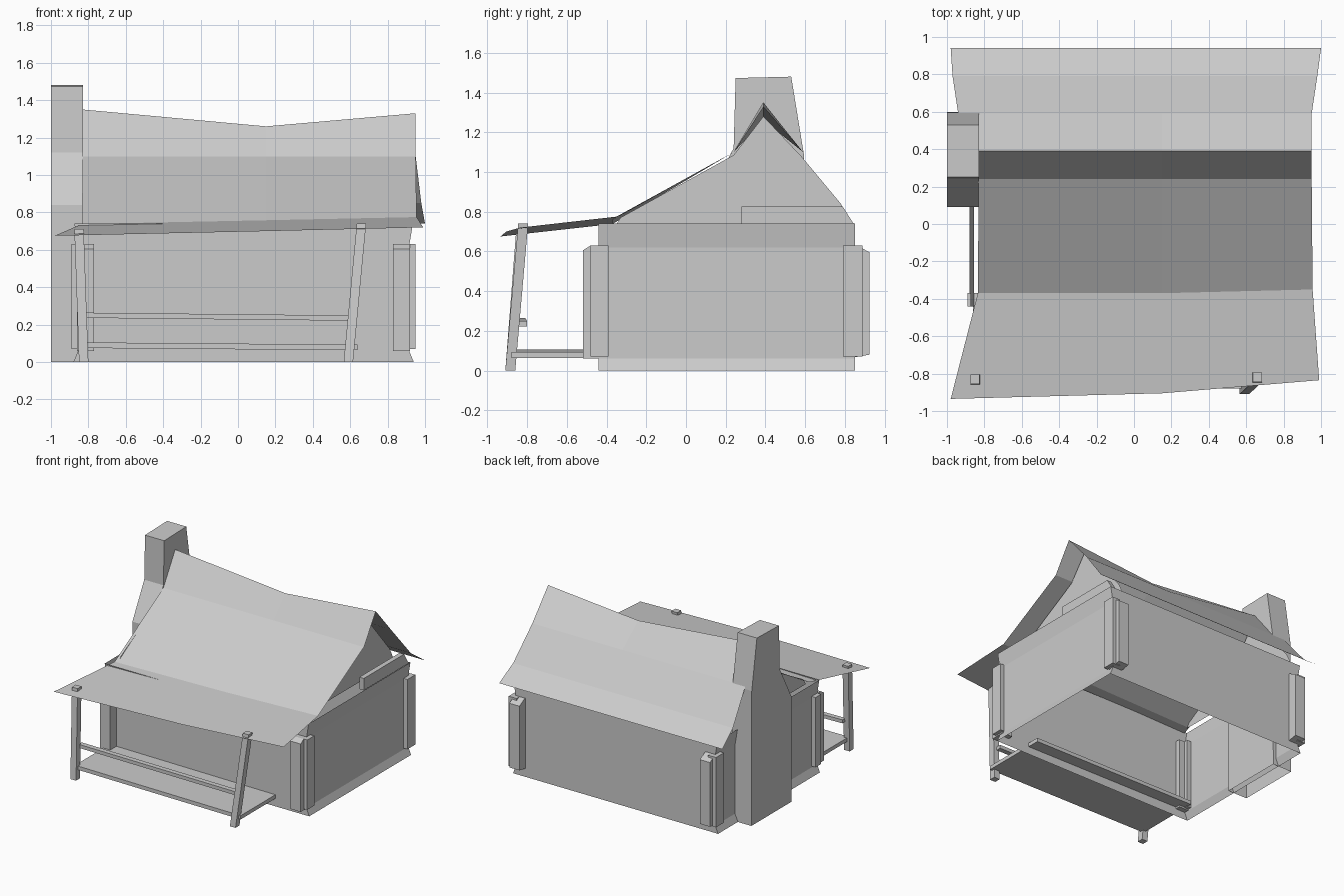
import bpy
from mathutils import Vector as V

if "Cube" in bpy.data.objects:
    bpy.data.objects.remove(bpy.data.objects["Cube"])


def mesh(name, verts, faces):
    me = bpy.data.meshes.new(name)
    me.from_pydata([tuple(v) for v in verts], [], faces)
    me.validate()
    ob = bpy.data.objects.new(name, me)
    bpy.context.collection.objects.link(ob)
    return ob


def loft(name, rings, closed=True, caps=True):
    """Join equal-length rings of points with quads."""
    n = len(rings[0])
    verts = [p for r in rings for p in r]
    faces = []
    for k in range(len(rings) - 1):
        for i in range(n if closed else n - 1):
            j = (i + 1) % n
            faces.append((k * n + i, k * n + j, (k + 1) * n + j, (k + 1) * n + i))
    if caps:
        faces.append(tuple(reversed(range(n))))
        faces.append(tuple(range(len(verts) - n, len(verts))))
    return mesh(name, verts, faces)


def prism(name, profile, x0, x1):
    """Extrude a (y, z) profile along x."""
    return loft(name, [[(x, y, z) for y, z in profile] for x in (x0, x1)])


def beam(name, p, q, u, v):
    """Bar from p to q with half-section vectors u and v."""
    p, q, u, v = V(p), V(q), V(u), V(v)
    return loft(name, [[c - u - v, c + u - v, c + u + v, c - u + v] for c in (p, q)])


# House walls, slightly flared at foot and top, open below
CX = 0.03
rings = []
for z, h in ((0, 0.91), (0.06, 0.885), (0.62, 0.885), (0.74, 0.905)):
    rings.append([(CX - h, -0.44, z), (CX + h, -0.44, z), (CX + h, 0.85, z), (CX - h, 0.85, z)])
loft("house_walls", rings, caps=False)

# Gable panels, set back under the roof
gable = [(-0.36, 0.72), (-0.33, 0.77), (0.24, 1.085), (0.39, 1.28), (0.58, 1.08),
         (0.78, 0.84), (0.84, 0.72)]
for side, x in (("left", -0.81), ("right", 0.80)):
    mesh("gable_" + side, [(x, y, z) for y, z in gable], [tuple(range(len(gable)))])

# Plank on top of the right wall
prism("wall_top_plank", [(0.28, 0.73), (0.85, 0.73), (0.79, 0.825), (0.28, 0.825)], 0.88, 0.92)

# Sagging main roof with porch skirt: left, middle and right point per row
main_rows = [
    [(-0.98, -0.935, 0.675), (0.15, -0.905, 0.70), (0.99, -0.835, 0.72)],
    [(-0.835, -0.37, 0.738), (0.15, -0.37, 0.758), (0.955, -0.35, 0.775)],
    [(-0.83, 0.24, 1.10), (0.15, 0.24, 1.10), (0.95, 0.24, 1.10)],
    [(-0.83, 0.39, 1.35), (0.15, 0.39, 1.26), (0.95, 0.39, 1.33)],
    [(-0.83, 0.59, 1.10), (0.15, 0.59, 1.10), (0.95, 0.59, 1.10)],
]
loft("main_roof", main_rows, closed=False, caps=False)

# Lower rear roof, wider beside the chimney
rear_rows = [
    [(-0.94, 0.59, 1.10), (0.15, 0.59, 1.10), (0.95, 0.59, 1.10)],
    [(-0.97, 0.79, 0.85), (0.15, 0.79, 0.85), (0.98, 0.79, 0.85)],
    [(-0.98, 0.94, 0.74), (0.15, 0.94, 0.74), (1.0, 0.94, 0.74)],
]
loft("rear_roof", rear_rows, closed=False, caps=False)

# Chimney stack with sloped shoulder, open below
stack = [(0.60, 0), (0.595, 1.08), (0.53, 1.48), (0.25, 1.473), (0.24, 1.12), (0.09, 0.84), (0.09, 0)]
n = len(stack)
chimney = [(x, y, z) for x in (-1.0, -0.83) for y, z in stack]
mesh("chimney", chimney,
     [tuple(range(n)), tuple(reversed(range(n, 2 * n)))]
     + [(i + 1, i, i + n, i + 1 + n) for i in range(n - 1)])

# Corner boards: one on the side wall and one on the end wall per corner
for side, s in (("left", -1), ("right", 1)):
    for end in ("front", "back"):
        if end == "front":
            y0, y1 = (-0.48, -0.39) if s > 0 else (-0.44, -0.37)
            prof = [(-0.52, 0.06), (-0.40, 0.06), (-0.40, 0.63), (-0.48, 0.63), (-0.52, 0.605)]
        else:
            y0, y1 = 0.79, 0.89
            prof = [(0.81, 0.06), (0.925, 0.08), (0.925, 0.595), (0.86, 0.63), (0.81, 0.63)]
        prism(f"side_corner_board_{end}_{side}",
              [(y0, 0.07), (y1, 0.07), (y1, 0.63), (y0, 0.63)],
              CX + s * 0.85, CX + s * 0.92)
        prism(f"end_corner_board_{end}_{side}", prof, CX + s * 0.80, CX + s * 0.89)

# Porch floor, leaning posts and rail
beam("porch_floor", (-0.83, -0.61, 0.09), (0.64, -0.61, 0.078), (0, 0.27, 0), (0, 0, 0.015))
beam("porch_post_left", (-0.825, -0.885, 0), (-0.85, -0.83, 0.71), (0.025, 0, 0), (0, 0.025, 0))
beam("porch_post_right", (0.59, -0.885, 0), (0.66, -0.82, 0.74), (0.025, 0, 0), (0, 0.025, 0))
beam("porch_rail", (-0.82, -0.83, 0.25), (0.61, -0.82, 0.235), (0, 0.02, 0), (0, 0, 0.014))
